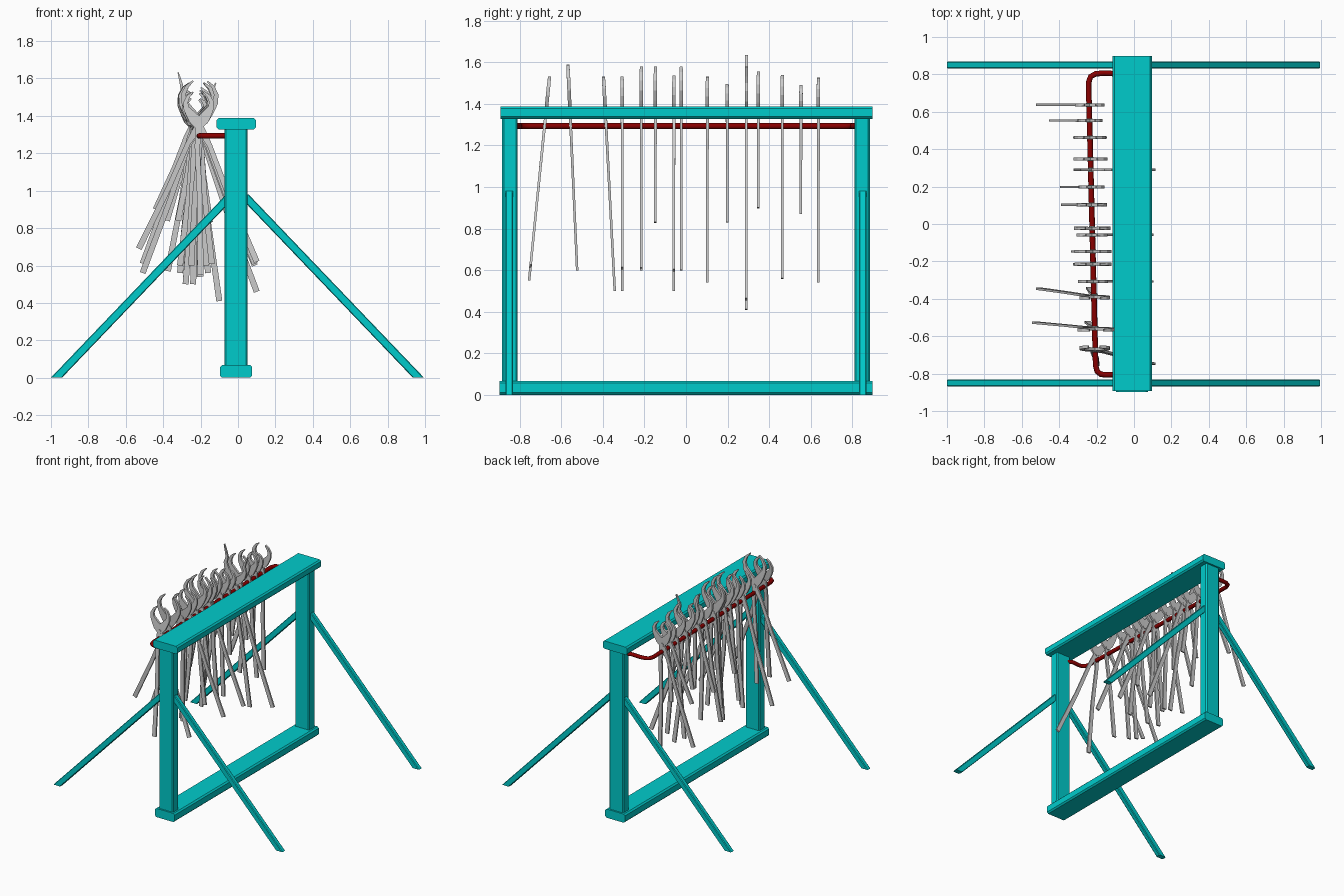
import bpy, bmesh
from math import atan2, sin, cos, radians
from mathutils import Vector

if "Cube" in bpy.data.objects:
    bpy.data.objects.remove(bpy.data.objects["Cube"])


def material(name, rgb):
    m = bpy.data.materials.new(name)
    m.diffuse_color = (*rgb, 1)
    m.use_nodes = True
    m.node_tree.nodes["Principled BSDF"].inputs["Base Color"].default_value = m.diffuse_color
    return m


TEAL = material("teal_paint", (0.0, 0.6, 0.6))
RED = material("red_paint", (0.25, 0.0, 0.0))


def finish(name, bm, mat=None):
    bmesh.ops.recalc_face_normals(bm, faces=bm.faces)
    me = bpy.data.meshes.new(name)
    bm.to_mesh(me)
    bm.free()
    ob = bpy.data.objects.new(name, me)
    bpy.context.collection.objects.link(ob)
    if mat:
        me.materials.append(mat)
    return ob


def loft(bm, rings):
    vs = [[bm.verts.new(p) for p in r] for r in rings]
    n = len(vs[0])
    for a, b in zip(vs, vs[1:]):
        for i in range(n):
            bm.faces.new((a[i], a[(i + 1) % n], b[(i + 1) % n], b[i]))
    bm.faces.new(vs[0])
    bm.faces.new(vs[-1])


def chamfered(u0, u1, v0, v1, c):
    return [(u0 + c, v0), (u1 - c, v0), (u1, v0 + c), (u1, v1 - c),
            (u1 - c, v1), (u0 + c, v1), (u0, v1 - c), (u0, v0 + c)]


def beam_y(name, x0, x1, z0, z1, y0, y1, c):
    bm = bmesh.new()
    loft(bm, [[(x, y, z) for x, z in chamfered(x0, x1, z0, z1, c)] for y in (y0, y1)])
    finish(name, bm, TEAL)


# Frame beams
beam_y("top_beam", -0.114, 0.096, 1.327, 1.388, -0.893, 0.898, 0.011)
beam_y("bottom_beam", -0.096, 0.076, 0.0, 0.068, -0.897, 0.897, 0.011)

for side, s in (("front", -1), ("back", 1)):
    # Upright posts
    bm = bmesh.new()
    prof = chamfered(-0.072, 0.052, s * 0.847 - 0.037, s * 0.847 + 0.037, 0.008)
    loft(bm, [[(x, y, z) for x, y in prof] for z in (0.05, 1.34)])
    finish(side + "_post", bm, TEAL)
    # Diagonal braces with feet cut flat on the floor
    for hand, d in (("left", -1), ("right", 1)):
        bm = bmesh.new()
        ends = []
        for x, z in ((0.968, 0.0), (0.03, 0.98)):
            ends.append([(d * (x + u) - 0.003, s * 0.85 + v, z)
                         for u, v in chamfered(-0.03, 0.03, -0.019, 0.019, 0.006)])
        loft(bm, ends)
        finish(f"{side}_{hand}_brace", bm, TEAL)

# Bent hanging rail
cu = bpy.data.curves.new("hanging_rail", "CURVE")
cu.dimensions = "3D"
cu.bevel_depth = 0.015
cu.bevel_resolution = 2
sp = cu.splines.new("POLY")
pts = [(-0.05, 0.825), (-0.09, 0.803), (-0.16, 0.807), (-0.205, 0.803), (-0.232, 0.788),
       (-0.243, 0.755), (-0.224, 0.0), (-0.205, -0.755), (-0.197, -0.788), (-0.178, -0.803),
       (-0.15, -0.807), (-0.09, -0.803), (-0.05, -0.825)]
sp.points.add(len(pts) - 1)
for p, (x, y) in zip(sp.points, pts):
    p.co = (x, y, 1.293, 1)
sp.use_smooth = True
cu.use_fill_caps = True
rail = bpy.data.objects.new("hanging_rail", cu)
cu.materials.append(RED)
bpy.context.collection.objects.link(rail)

# Jaw outlines: across, up, width, thickness
ROUND = [(0.022, 0.04, 0.062, 0.016), (0.046, 0.075, 0.048, 0.017), (0.066, 0.11, 0.032, 0.017),
         (0.068, 0.145, 0.024, 0.017), (0.05, 0.178, 0.018, 0.016), (0.022, 0.2, 0.008, 0.014)]
OPEN = [(0.025, 0.045, 0.056, 0.014), (0.05, 0.09, 0.04, 0.014), (0.056, 0.13, 0.028, 0.014),
        (0.042, 0.165, 0.02, 0.014), (0.046, 0.2, 0.014, 0.014), (0.055, 0.245, 0.006, 0.014)]
PIVOT_Z = 1.345


def ribbon(bm, pts, place):
    # Rectangular bar following points in the tool's plane
    rings = []
    for i, (x, z, w, t) in enumerate(pts):
        a, b = pts[max(i - 1, 0)], pts[min(i + 1, len(pts) - 1)]
        d = Vector((b[0] - a[0], b[1] - a[1])).normalized()
        nx, nz = -d.y * w / 2, d.x * w / 2
        rings.append([place(x + k * nx, j * t / 2, z + k * nz)
                      for k, j in ((-1, -1), (1, -1), (1, 1), (-1, 1))])
    loft(bm, rings)


def tongs(name, y, top, left, right, dy):
    px = -0.224 - 0.025 * y
    pointed = top > 1.6
    jaw = OPEN if pointed else ROUND
    size = (top - PIVOT_Z) / (0.245 if pointed else 0.202)
    lean = sum(atan2(e[0] - px, PIVOT_Z - e[1]) for e in (left, right)) / 2

    def place(x, yy, z):
        return (px + x, y + yy - dy * z / 0.8, PIVOT_Z + z)

    bm = bmesh.new()
    for k, end in ((1, left), (-1, right)):
        # Handle from its end up to the pivot, then the opposite jaw
        ex, ez = end[0] - px, end[1] - PIVOT_Z
        path = [(ex, ez, 0.032, 0.012), (ex * 0.5, ez * 0.5, 0.029, 0.012),
                (ex * 0.14 - k * 0.012, ez * 0.14, 0.027, 0.013), (0, 0, 0.044, 0.014)]
        a = lean * 0.15 - k * radians(14 if pointed and k > 0 else 3)
        reach = size * (0.85 if pointed and k > 0 else 1)
        for x, z, w, t in jaw:
            x, z = k * x * min(size, 1.15), z * reach
            path.append((x * cos(a) - z * sin(a), x * sin(a) + z * cos(a), w, t))
        ribbon(bm, path, place)
    # Rivet through the pivot
    loft(bm, [[place(0.016 * cos(radians(36 * i)), t, 0.016 * sin(radians(36 * i)))
               for i in range(10)] for t in (-0.011, 0.011)])
    finish(name, bm)


# y, jaw top, left handle end, right handle end, sideways swing
TOOLS = [
    (0.637, 1.525, (-0.51, 0.61), (-0.22, 0.54), 0),
    (0.553, 1.49, (-0.44, 0.90), (-0.26, 0.87), 0),
    (0.463, 1.54, (-0.31, 0.56), (-0.16, 0.56), 0),
    (0.348, 1.555, (-0.30, 0.90), (-0.17, 0.90), 0),
    (0.29, 1.64, (-0.10, 0.41), (0.10, 0.46), 0),
    (0.198, 1.495, (-0.38, 0.84), (-0.21, 0.83), 0),
    (0.103, 1.53, (-0.375, 0.57), (-0.20, 0.54), 0),
    (-0.023, 1.58, (-0.29, 0.61), (-0.17, 0.60), 0),
    (-0.058, 1.535, (-0.28, 0.50), (0.09, 0.60), 0),
    (-0.147, 1.58, (-0.32, 0.84), (-0.15, 0.83), 0),
    (-0.215, 1.58, (-0.31, 0.60), (-0.14, 0.61), 0),
    (-0.307, 1.53, (-0.28, 0.50), (0.09, 0.61), 0),
    (-0.387, 1.53, (-0.51, 0.56), (-0.24, 0.50), 0.042),
    (-0.557, 1.59, (-0.53, 0.69), (-0.25, 0.60), 0.036),
    (-0.675, 1.53, (-0.20, 0.55), (0.10, 0.62), -0.08),
]
for i, t in enumerate(TOOLS):
    tongs(f"tongs_{i + 1:02d}", *t)
